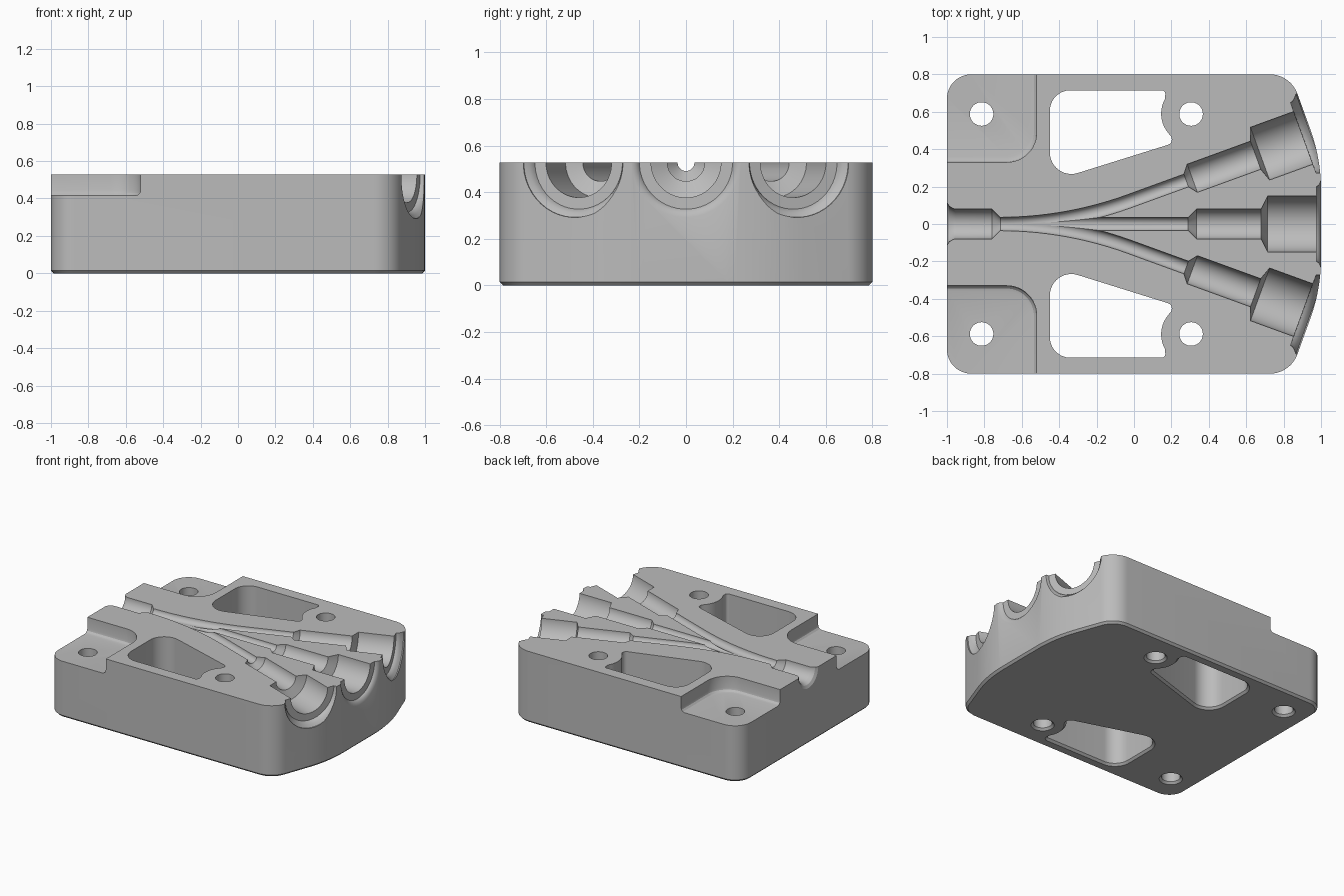
import bpy, bmesh, math
from mathutils import Vector

TOP = 0.527
CHAMFER = 0.015

cube = bpy.data.objects.get("Cube")
if cube:
    bpy.data.objects.remove(cube, do_unlink=True)

grey = bpy.data.materials.new("plain grey")
grey.use_nodes = True
colour = (0.5, 0.5, 0.5, 1)
grey.diffuse_color = colour
grey.node_tree.nodes["Principled BSDF"].inputs["Base Color"].default_value = colour


def rounded(corners, steps=12):
    """Turn (x, y, radius) corners into a filleted outline."""
    out = []
    for i, (x, y, r) in enumerate(corners):
        p = Vector((x, y, 0))
        if r == 0:
            out.append(p)
            continue
        before, after = corners[i - 1], corners[(i + 1) % len(corners)]
        u = (Vector((before[0], before[1], 0)) - p).normalized()
        v = (Vector((after[0], after[1], 0)) - p).normalized()
        half = u.angle(v) / 2
        reach = r / math.tan(half)
        centre = p + (u + v).normalized() * r / math.sin(half)
        a = (p + u * reach - centre).normalized()
        b = (p + v * reach - centre).normalized()
        out += [centre + a.slerp(b, k / steps).normalized() * r for k in range(steps + 1)]
    return out


def offset(outline, d):
    """Move a counter-clockwise outline outwards by d."""
    out = []
    for i, p in enumerate(outline):
        e = (p - outline[i - 1]).normalized()
        f = (outline[(i + 1) % len(outline)] - p).normalized()
        n, m = Vector((e.y, -e.x, 0)), Vector((f.y, -f.x, 0))
        out.append(p + (n + m) * d / (1 + n.dot(m)))
    return out


def mirrored(outline):
    return [Vector((p.x, -p.y, 0)) for p in reversed(outline)]


def loft(name, rings):
    """Skin a stack of equal rings and cap both ends."""
    bm = bmesh.new()
    loops = [[bm.verts.new(p) for p in ring] for ring in rings]
    count = len(loops[0])
    for low, high in zip(loops, loops[1:]):
        for i in range(count):
            j = (i + 1) % count
            bm.faces.new((low[i], low[j], high[j], high[i]))
    bm.faces.new(loops[0][::-1])
    bm.faces.new(loops[-1])
    bmesh.ops.recalc_face_normals(bm, faces=bm.faces)
    mesh = bpy.data.meshes.new(name)
    bm.to_mesh(mesh)
    bm.free()
    mesh.materials.append(grey)
    ob = bpy.data.objects.new(name, mesh)
    bpy.context.collection.objects.link(ob)
    return ob


def prism(name, outline, layers):
    return loft(name, [[p + Vector((0, 0, z)) for p in offset(outline, d)] for z, d in layers])


def channel(name, stations, side=1, segments=48):
    """Sweep a circle through (x, y, heading, radius) stations at the top plane."""
    rings = []
    for x, y, heading, r in stations:
        across = Vector((-math.sin(heading), math.cos(heading), 0))
        ring = []
        for k in range(segments):
            t = 2 * math.pi * (k + 0.5) / segments
            p = Vector((x, y, TOP)) + across * r * math.cos(t) + Vector((0, 0, r * math.sin(t)))
            p.y *= side
            ring.append(p)
        rings.append(ring)
    return loft(name, rings)


# Body block with a bowed right end
front_half = [(-1, -0.8, 0.13), (0.836, -0.8, 0.157), (1, -0.349, 0.96)]
back_half = [(x, -y, r) for x, y, r in reversed(front_half)]
body = prism("manifold_block", rounded(front_half + back_half),
             [(0, -CHAMFER), (CHAMFER, 0), (TOP, 0)])

cutters = []
through = [(-0.1, CHAMFER), (0, CHAMFER), (CHAMFER, 0), (1, 0)]

# Windows curved around the bolt holes
boss = [(0.305 + 0.16 * math.cos(math.radians(a)), 0.59 + 0.16 * math.sin(math.radians(a)), 0)
        for a in range(222, 148, -8)]
window = rounded([(-0.45, 0.715, 0.11), (-0.45, 0.226, 0.115), (0.222, 0.436, 0.03)]
                 + boss + [(0.168, 0.715, 0.02)])

# Corner ledges with a filleted floor
ledge = rounded([(-1.2, 0.33, 0), (-0.52, 0.33, 0.16), (-0.52, 1, 0), (-1.2, 1, 0)])
ledge_layers = [(0.415, -0.03), (0.419, -0.015), (0.43, -0.004), (0.445, 0), (1, 0)]

# Bolt holes
def circle(x, y, r, n=40):
    return [Vector((x + r * math.cos(2 * math.pi * k / n), y + r * math.sin(2 * math.pi * k / n), 0))
            for k in range(n)]

for shape, layers in ((window, through), (ledge, ledge_layers),
                      (circle(-0.815, 0.588, 0.063), through), (circle(0.305, 0.588, 0.063), through)):
    cutters.append(prism("cutter", shape, layers))
    cutters.append(prism("cutter", mirrored(shape), layers))

# Straight channel: flared inlet, narrow bore, stepped outlet
straight = [(-1.1, 0.115), (-1, 0.115), (-0.988, 0.095), (-0.965, 0.082), (-0.955, 0.08),
            (-0.76, 0.08), (-0.715, 0.036), (0.29, 0.036), (0.335, 0.08), (0.68, 0.08),
            (0.715, 0.15), (0.975, 0.15), (0.976, 0.2), (0.984, 0.205), (0.993, 0.216),
            (1, 0.235), (1.2, 0.235)]
cutters.append(channel("cutter", [(x, 0, 0, r) for x, r in straight]))

# Side branches: tangent arc, then a stepped outlet along the turned axis
turn = math.radians(20)
lead = 0.36
bend = lead / math.tan(turn / 2)
branch = [(-0.72 + bend * math.sin(a), bend * (1 - math.cos(a)), a, 0.036)
          for a in [turn * k / 20 for k in range(21)]]
outlet = [(0.68, 0.036), (0.715, 0.08), (1.075, 0.08), (1.1, 0.15), (1.346, 0.15),
          (1.347, 0.2), (1.36, 0.205), (1.375, 0.216), (1.39, 0.235), (1.7, 0.24)]
branch += [(-0.36 + s * math.cos(turn), s * math.sin(turn), turn, r) for s, r in outlet]
cutters += [channel("cutter", branch, side) for side in (1, -1)]

# Carve the block
bpy.context.view_layer.objects.active = body
for cutter in cutters:
    cutter.hide_render = True
    mod = body.modifiers.new("carve", "BOOLEAN")
    mod.operation = "DIFFERENCE"
    mod.solver = "EXACT"
    mod.object = cutter
    bpy.ops.object.modifier_apply(modifier=mod.name)
    bpy.data.objects.remove(cutter, do_unlink=True)

bpy.ops.object.select_all(action="DESELECT")
body.select_set(True)
bpy.ops.object.shade_smooth_by_angle(angle=math.radians(25))
